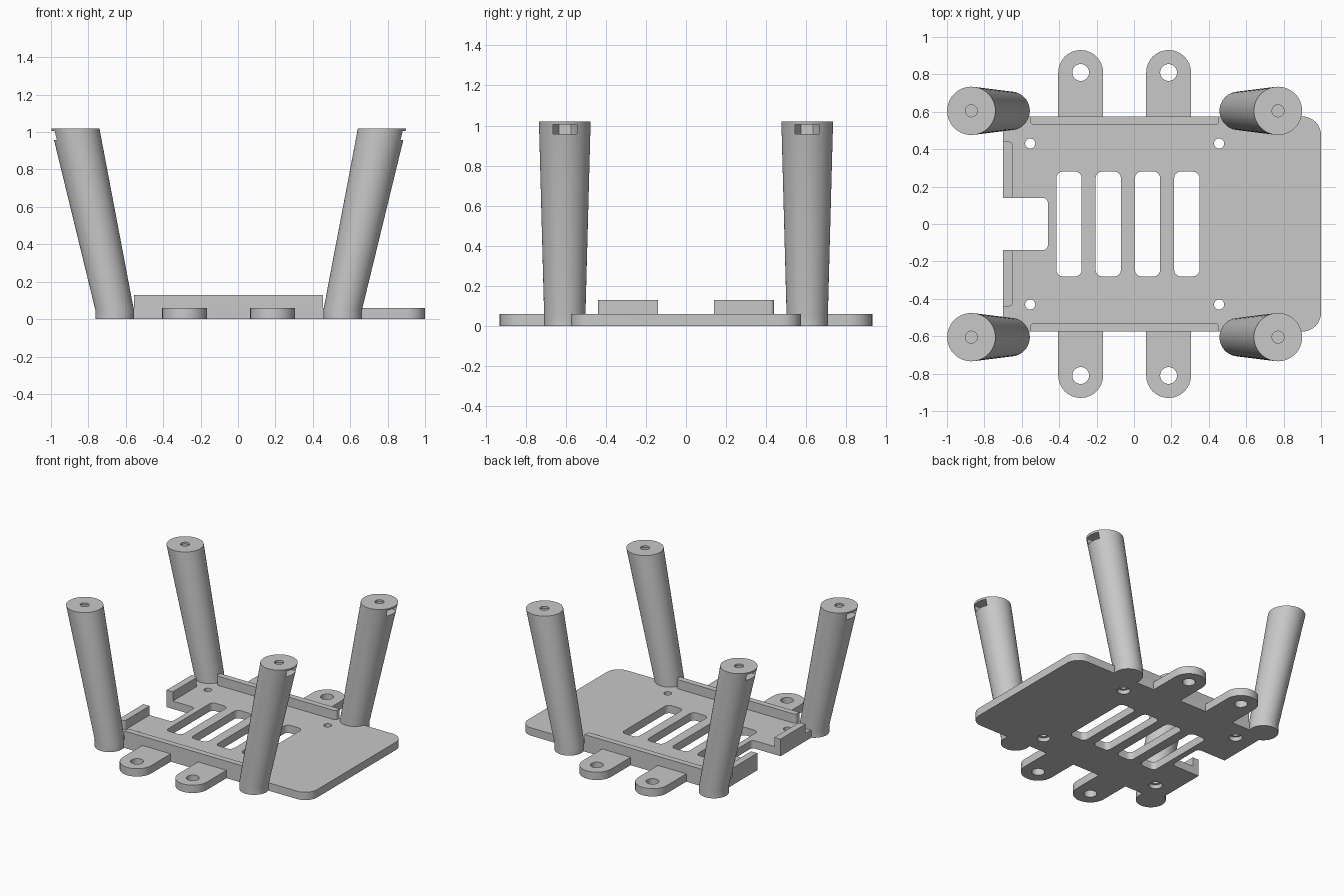
import bpy, bmesh
from math import cos, sin, pi

if "Cube" in bpy.data.objects:
    bpy.data.objects.remove(bpy.data.objects["Cube"], do_unlink=True)

grey = bpy.data.materials.new("plain grey")
grey.use_nodes = True
grey.diffuse_color = (0.58, 0.58, 0.58, 1)
grey.node_tree.nodes["Principled BSDF"].inputs["Base Color"].default_value = (0.58, 0.58, 0.58, 1)

THICK = 0.06
RAIL_TOP = 0.13
LEG_TOP = 1.02


def loft(name, rings):
    """Solid through a stack of equal-length point rings."""
    bm = bmesh.new()
    loops = [[bm.verts.new(p) for p in ring] for ring in rings]
    for low, high in zip(loops, loops[1:]):
        for i in range(len(low)):
            j = (i + 1) % len(low)
            bm.faces.new((low[i], low[j], high[j], high[i]))
    bm.faces.new(loops[0][::-1])
    bm.faces.new(loops[-1])
    bmesh.ops.recalc_face_normals(bm, faces=bm.faces)
    mesh = bpy.data.meshes.new(name)
    bm.to_mesh(mesh)
    bm.free()
    mesh.materials.append(grey)
    obj = bpy.data.objects.new(name, mesh)
    bpy.context.collection.objects.link(obj)
    return obj


def prism(name, outline, z0, z1):
    return loft(name, [[(x, y, z) for x, y in outline] for z in (z0, z1)])


def circle(x, y, r, n=40):
    return [(x + r * cos(2 * pi * i / n), y + r * sin(2 * pi * i / n)) for i in range(n)]


def rounded(x0, x1, y0, y1, radii):
    """Rectangle outline; radii run from the +x+y corner anticlockwise."""
    corners = [(x1, y1, -1, -1), (x0, y1, 1, -1), (x0, y0, 1, 1), (x1, y0, -1, 1)]
    points = []
    for k, ((x, y, sx, sy), r) in enumerate(zip(corners, radii)):
        if r == 0:
            points.append((x, y))
            continue
        for i in range(9):
            a = pi / 2 * (k + i / 8)
            points.append((x + sx * r + r * cos(a), y + sy * r + r * sin(a)))
    return points


def cut(obj, cutters):
    for cutter in cutters:
        mod = obj.modifiers.new("cut", "BOOLEAN")
        mod.operation = "DIFFERENCE"
        mod.solver = "EXACT"
        mod.object = cutter
        cutter.hide_render = True
    bpy.ops.object.select_all(action="DESELECT")
    bpy.context.view_layer.objects.active = obj
    obj.select_set(True)
    for mod in list(obj.modifiers):
        bpy.ops.object.modifier_apply(modifier=mod.name)
    for cutter in cutters:
        bpy.data.objects.remove(cutter, do_unlink=True)


# Base plate with cable notch, four vent slots and counterbored screw holes
plate = prism("base_plate", rounded(-0.7, 1, -0.575, 0.575, (0.1, 0, 0, 0.1)), 0, THICK)
cutters = [prism("notch_cutter", rounded(-0.8, -0.46, -0.14, 0.14, (0.03, 0, 0, 0.03)), -0.1, 0.2)]
for i in range(4):
    x = -0.415 + 0.21 * i
    cutters.append(prism("slot_cutter", rounded(x, x + 0.135, -0.28, 0.28, [0.035] * 4), -0.1, 0.2))
for x in (-0.555, 0.455):
    for y in (-0.43, 0.43):
        cutters.append(prism("screw_cutter", circle(x, y, 0.027), -0.1, 0.2))
        cutters.append(prism("counterbore_cutter", circle(x, y, 0.046), -0.1, 0.03))
cut(plate, cutters)
parts = [plate]

for side, s in (("front", -1), ("back", 1)):
    def flip(outline):
        return [(x, y * s) for x, y in outline]

    # Raised rails along the plate edges
    parts.append(prism(side + "_side_rail",
                       flip(rounded(-0.555, 0.455, 0.53, 0.575, (0, 0, 0.02, 0.02))), THICK, RAIL_TOP))
    parts.append(prism(side + "_end_rail",
                       flip(rounded(-0.7, -0.648, 0.14, 0.44, (0.02, 0, 0, 0))), THICK, RAIL_TOP))

    # Round-ended mounting tabs
    for label, x in (("right", -0.285), ("left", 0.185)):
        tab = prism(f"{side}_{label}_mounting_tab",
                    flip(rounded(x - 0.12, x + 0.12, 0.575, 0.93, (0.12, 0.12, 0, 0))), 0, THICK)
        cut(tab, [prism("tab_hole_cutter", circle(x, 0.81 * s, 0.045), -0.1, 0.2)])
        parts.append(tab)

    # Splayed legs with a screw hole in the top and a nut slot on the outer side
    for label, d, foot in (("right", -1, -0.66), ("left", 1, 0.56)):
        y, top = 0.605 * s, foot + 0.21 * d
        rings = []
        for x, r, z in ((foot, 0.103, 0), (foot, 0.103, 0.05), (top, 0.129, LEG_TOP)):
            rings.append([(px, py, z) for px, py in circle(x, y, r, 56)])
        leg = loft(f"{side}_{label}_leg", rings)
        nut = [(top + 0.3 * d, y - 0.06), (top + 0.3 * d, y + 0.06), (top, y + 0.06),
               (top - 0.052 * d, y + 0.03), (top - 0.052 * d, y - 0.03), (top, y - 0.06)]
        cut(leg, [prism("nut_cutter", nut, 0.958, 1.005),
                  prism("top_hole_cutter", circle(top, y, 0.032, 32), 0.9, 1.1)])
        parts.append(leg)

# Smooth the curved walls, keep the edges sharp
bpy.ops.object.select_all(action="DESELECT")
for part in parts:
    part.select_set(True)
bpy.context.view_layer.objects.active = plate
bpy.ops.object.shade_smooth_by_angle(angle=pi / 6)
